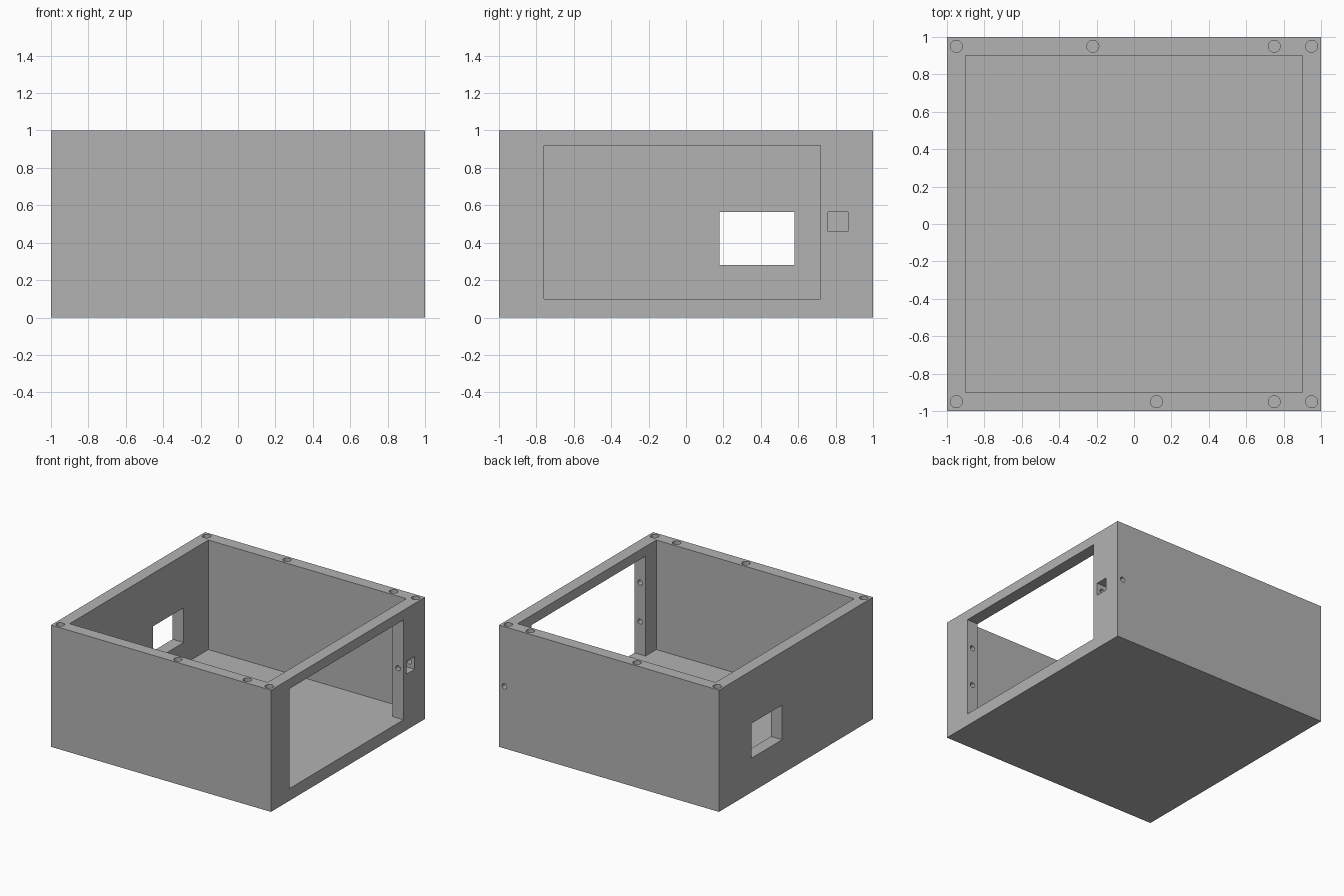
import bpy
import math

if "Cube" in bpy.data.objects:
    bpy.data.objects.remove(bpy.data.objects["Cube"], do_unlink=True)

# One plain grey for the whole enclosure
grey = bpy.data.materials.new("plain_grey")
grey.use_nodes = True
GREY = (0.45, 0.45, 0.45, 1)
grey.diffuse_color = GREY
grey.node_tree.nodes["Principled BSDF"].inputs["Base Color"].default_value = GREY


def box(name, x, y, z):
    """Axis-aligned box from three (low, high) ranges."""
    spans = (x, y, z)
    bpy.ops.mesh.primitive_cube_add(size=1, location=[(a + b) / 2 for a, b in spans])
    ob = bpy.context.object
    ob.name = name
    ob.scale = [b - a for a, b in spans]
    bpy.ops.object.transform_apply(location=True, rotation=False, scale=True)
    ob.data.materials.append(grey)
    return ob


def drill(name, radius, length, centre, along_y=False):
    """Round cutter, upright unless it runs along y."""
    turn = (math.pi / 2, 0, 0) if along_y else (0, 0, 0)
    bpy.ops.mesh.primitive_cylinder_add(vertices=32, radius=radius, depth=length,
                                        location=centre, rotation=turn)
    ob = bpy.context.object
    ob.name = name
    ob.data.materials.append(grey)
    return ob


def cut(target, cutter):
    """Subtract the cutter, then discard it."""
    mod = target.modifiers.new(cutter.name, "BOOLEAN")
    mod.operation = "DIFFERENCE"
    mod.solver = "EXACT"
    mod.object = cutter
    bpy.context.view_layer.objects.active = target
    bpy.ops.object.modifier_apply(modifier=mod.name)
    bpy.data.objects.remove(cutter, do_unlink=True)


# Open-topped box with thick walls and floor
case = box("enclosure", (-1, 1), (-1, 1), (0, 1))
cut(case, box("cavity", (-0.9, 0.9), (-0.9, 0.9), (0.1, 1.2)))

# Door opening and latch slot in one side, small window in the other
cut(case, box("door_opening", (0.8, 1.2), (-0.76, 0.72), (0.1, 0.92)))
cut(case, box("latch_slot", (0.8, 1.2), (0.76, 0.865), (0.46, 0.565)))
cut(case, box("side_window", (-1.2, -0.8), (0.18, 0.58), (0.28, 0.565)))

# Lid screw holes along the front and back rims
for y, xs in ((0.95, (-0.95, -0.22, 0.75, 0.95)), (-0.95, (-0.95, 0.12, 0.75, 0.95))):
    for x in xs:
        cut(case, drill("screw_hole", 0.032, 0.4, (x, y, 1)))

# Latch pin hole from the back through the slot to the door opening
cut(case, drill("latch_pin_hole", 0.021, 0.4, (0.95, 0.87, 0.51), True))

# Hinge holes in the opposite jamb
for z in (0.37, 0.69):
    cut(case, drill("hinge_hole", 0.021, 0.2, (0.95, -0.76, z), True))

bpy.ops.object.select_all(action="DESELECT")
case.select_set(True)
bpy.context.view_layer.objects.active = case
bpy.ops.object.shade_smooth_by_angle(angle=math.radians(30))
